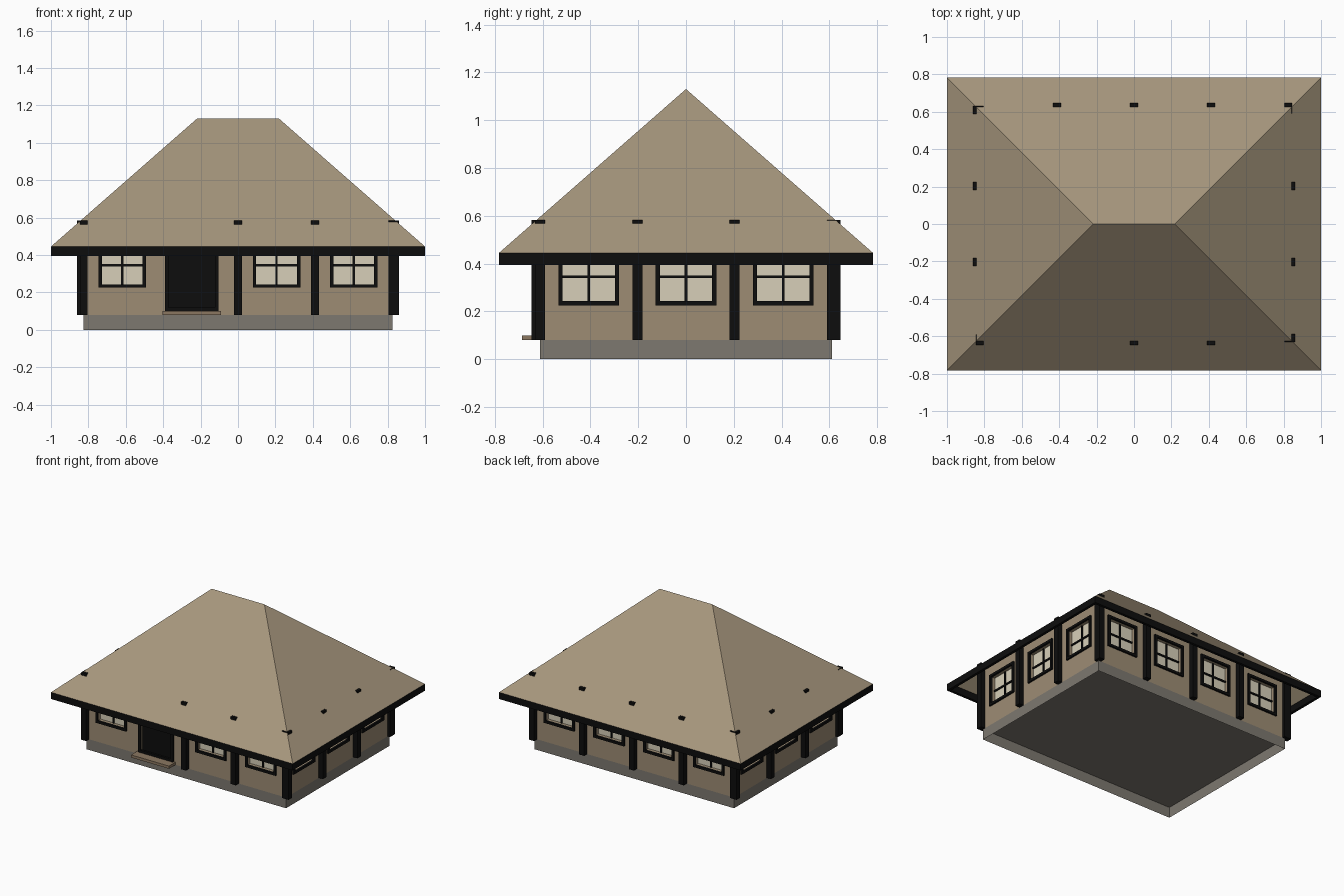
import bpy
import bmesh
from math import pi
from mathutils import Matrix, Vector

if "Cube" in bpy.data.objects:
    bpy.data.objects.remove(bpy.data.objects["Cube"], do_unlink=True)


def material(name, rgb):
    m = bpy.data.materials.new(name)
    m.use_nodes = True
    m.diffuse_color = (*rgb, 1)
    m.node_tree.nodes["Principled BSDF"].inputs["Base Color"].default_value = (*rgb, 1)
    return m


thatch = material("thatch tan", (0.38, 0.305, 0.204))
plaster = material("plaster tan", (0.34, 0.265, 0.175))
stone = material("stone grey", (0.205, 0.188, 0.162))
timber = material("black timber", (0.004, 0.004, 0.004))
pane = material("cream glass", (0.68, 0.625, 0.485))
plank = material("step brown", (0.26, 0.185, 0.12))

HX, HY = 0.825, 0.61          # half size of the walls
EX, EY = 1.0, 0.782           # half size of the eaves
FLOOR, EAVE, RIDGE = 0.08, 0.445, 1.13
RECESS = 0.03


def add_box(bm, lo, hi, turn=Matrix()):
    lo, hi = Vector(lo), Vector(hi)
    place = turn @ Matrix.Translation((lo + hi) / 2) @ Matrix.Diagonal((*(hi - lo), 1))
    return bmesh.ops.create_cube(bm, size=1, matrix=place)["verts"]


def finish(bm, name, mat):
    mesh = bpy.data.meshes.new(name)
    bm.to_mesh(mesh)
    bm.free()
    mesh.materials.append(mat)
    ob = bpy.data.objects.new(name, mesh)
    bpy.context.collection.objects.link(ob)
    return ob


def box(name, mat, lo, hi):
    bm = bmesh.new()
    add_box(bm, lo, hi)
    return finish(bm, name, mat)


# Hollow stone plinth, open underneath
bm = bmesh.new()
add_box(bm, (-HX, -HY, 0), (HX, HY, FLOOR))
bm.faces.ensure_lookup_table()
bmesh.ops.delete(bm, geom=[f for f in bm.faces if f.normal.z < -0.5], context="FACES_ONLY")
finish(bm, "plinth", stone)

# Hipped roof shell
bm = bmesh.new()
a, b, c, d = [bm.verts.new((x * EX, y * EY, EAVE)) for x, y in ((-1, -1), (1, -1), (1, 1), (-1, 1))]
left, right = [bm.verts.new((x, 0, RIDGE)) for x in (EY - EX, EX - EY)]
for corners in ((a, b, right, left), (b, c, right), (c, d, left, right), (d, a, left)):
    bm.faces.new(corners)
finish(bm, "roof", thatch)

# Eaves boards
bm = bmesh.new()
for s in (-1, 1):
    add_box(bm, (-EX, s * EY - (s > 0) * 0.02, 0.395), (EX, s * EY + (s < 0) * 0.02, EAVE))
    add_box(bm, (s * EX - (s > 0) * 0.02, -EY, 0.395), (s * EX + (s < 0) * 0.02, EY, EAVE))
finish(bm, "eaves_boards", timber)

# Each side: turn, half length, wall distance, number of bays
SIDES = [(0, HX, HY, 4), (1, HY, HX, 3), (2, HX, HY, 4), (3, HY, HX, 3)]
DOOR_BAY = 1
DOOR_X = -0.247
posts, frames, bars, glass, cutter = [bmesh.new() for _ in range(5)]


def window_frame(bm, x, w, z0, z1, y0, y1, turn, t=0.018):
    for s in (-1, 1):
        edge = x + s * (w - t / 2)
        add_box(bm, (edge - t / 2, y0, z0), (edge + t / 2, y1, z1), turn)
    for z in (z0, z1 - t):
        add_box(bm, (x - w + t, y0, z), (x + w - t, y1, z + t), turn)


for k, half, dist, bays in SIDES:
    turn = Matrix.Rotation(k * pi / 2, 4, "Z")
    step = 2 * half / bays
    for i in range(bays):
        x = -half + i * step
        door = k == 0 and i == DOOR_BAY
        # Post at the start of each bay
        if not door:
            add_box(posts, (x - 0.021, -dist - 0.036, FLOOR), (x + 0.021, -dist + 0.02, 0.583), turn)
        x += step / 2
        if door:
            add_box(cutter, (DOOR_X - 0.125, -dist - 0.05, 0.1), (DOOR_X + 0.125, -dist + RECESS, 0.48), turn)
            continue
        # Window: frame, recessed glass and glazing bars
        window_frame(frames, x, 0.127, 0.225, 0.465, -dist - 0.012, -dist + 0.003, turn)
        add_box(cutter, (x - 0.11, -dist - 0.05, 0.242), (x + 0.11, -dist + RECESS, 0.448), turn)
        add_box(glass, (x - 0.11, -dist + RECESS - 0.004, 0.242), (x + 0.11, -dist + RECESS + 0.002, 0.448), turn)
        y0, y1 = -dist + RECESS - 0.012, -dist + RECESS
        add_box(bars, (x - 0.006, y0, 0.242), (x + 0.006, y1, 0.448), turn)
        add_box(bars, (x - 0.11, y0, 0.339), (x + 0.11, y1, 0.351), turn)

finish(posts, "wall_posts", timber)
finish(frames, "window_frames", timber)
finish(bars, "glazing_bars", timber)
finish(glass, "window_panes", pane)

# Walls with recessed openings
walls = box("walls", plaster, (-HX, -HY, FLOOR), (HX, HY, 0.57))
holes = finish(cutter, "opening_cutter", plaster)
holes.hide_render = True
cut = walls.modifiers.new("openings", "BOOLEAN")
cut.operation, cut.object, cut.solver = "DIFFERENCE", holes, "EXACT"
bpy.context.view_layer.objects.active = walls
bpy.ops.object.modifier_apply(modifier=cut.name)
bpy.data.objects.remove(holes, do_unlink=True)

# Door, its surround and the doorstep
bm = bmesh.new()
window_frame(bm, DOOR_X, 0.143, 0.1, 0.5, -HY - 0.012, -HY + 0.003, Matrix())
finish(bm, "door_frame", timber)
box("door", timber, (DOOR_X - 0.125, -HY + 0.01, 0.1), (DOOR_X + 0.125, -HY + RECESS, 0.48))
box("doorstep", plank, (DOOR_X - 0.157, -0.687, FLOOR), (DOOR_X + 0.157, -HY + 0.005, 0.1))
